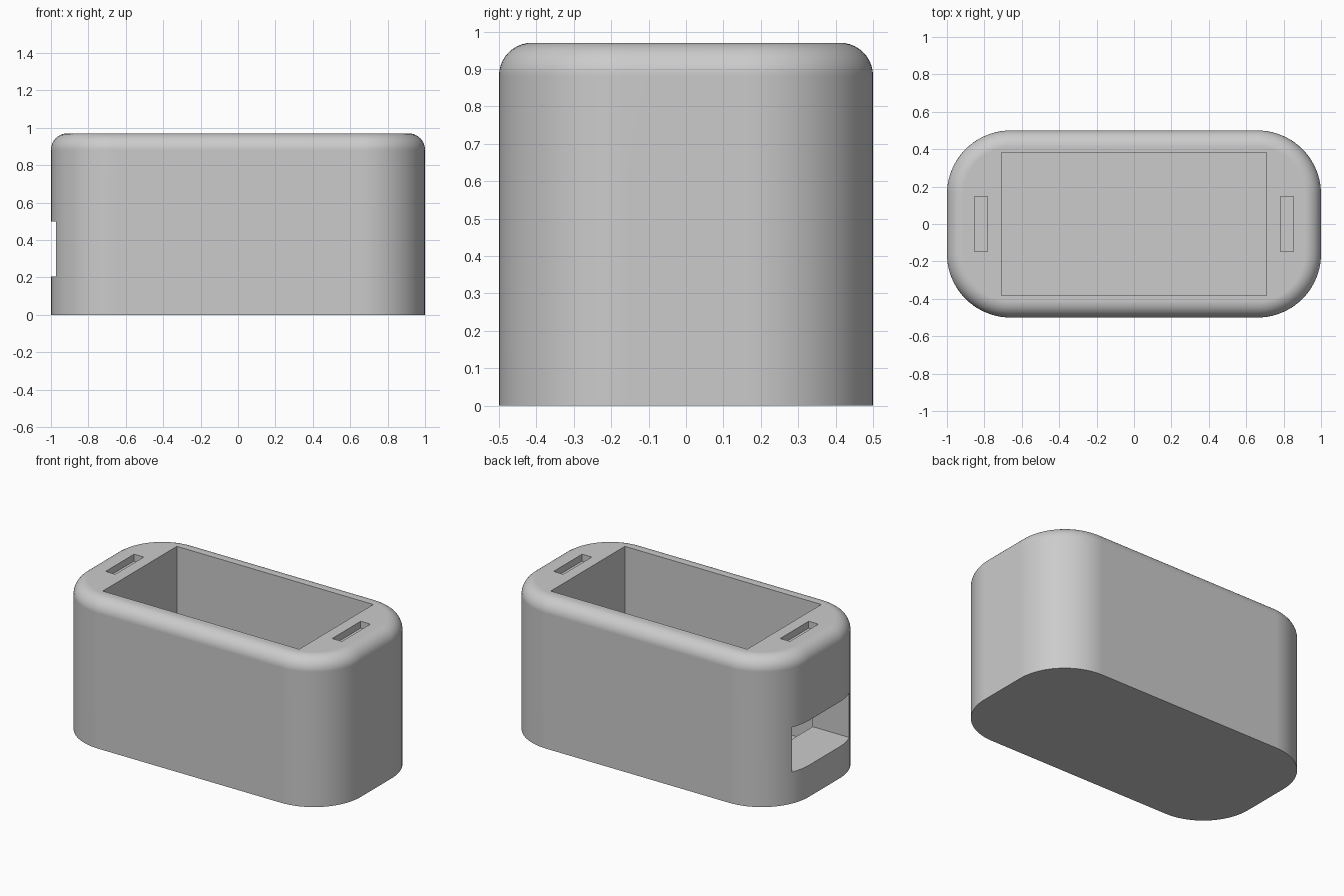
import bpy, bmesh
from math import sin, cos, pi

if "Cube" in bpy.data.objects:
    bpy.data.objects.remove(bpy.data.objects["Cube"], do_unlink=True)

HALF_X, HALF_Y, HEIGHT = 1.0, 0.5, 0.97
CORNER, FILLET = 0.34, 0.088
CORNER_STEPS, FILLET_STEPS = 20, 10

grey = bpy.data.materials.new("light_grey")
grey.use_nodes = True
colour = (0.6, 0.6, 0.6, 1)
grey.diffuse_color = colour
grey.node_tree.nodes["Principled BSDF"].inputs["Base Color"].default_value = colour


def new_object(name, bm):
    mesh = bpy.data.meshes.new(name)
    bm.to_mesh(mesh)
    bm.free()
    mesh.materials.append(grey)
    obj = bpy.data.objects.new(name, mesh)
    bpy.context.collection.objects.link(obj)
    return obj


def outline(bm, inset, z):
    """Ring of vertices round the rounded rectangle, moved in by inset."""
    ring = []
    corners = [(1, 1), (-1, 1), (-1, -1), (1, -1)]
    for i, (sx, sy) in enumerate(corners):
        for k in range(CORNER_STEPS + 1):
            a = (i + k / CORNER_STEPS) * pi / 2
            r = CORNER - inset
            ring.append(bm.verts.new((sx * (HALF_X - CORNER) + r * cos(a),
                                      sy * (HALF_Y - CORNER) + r * sin(a), z)))
    return ring


def box_cutter(name, low, high):
    bm = bmesh.new()
    bmesh.ops.create_cube(bm, size=1)
    for v in bm.verts:
        v.co = [lo if c < 0 else hi for c, lo, hi in zip(v.co, low, high)]
    obj = new_object(name, bm)
    obj.hide_render = True
    return obj


# Solid body: straight sides, rounded upper rim
bm = bmesh.new()
rings = [outline(bm, 0, 0)]
for k in range(FILLET_STEPS + 1):
    a = k / FILLET_STEPS * pi / 2
    rings.append(outline(bm, FILLET * (1 - cos(a)), HEIGHT - FILLET * (1 - sin(a))))
for lower, upper in zip(rings, rings[1:]):
    n = len(lower)
    for i in range(n):
        j = (i + 1) % n
        bm.faces.new((lower[i], lower[j], upper[j], upper[i]))
bm.faces.new(rings[0][::-1])
bm.faces.new(rings[-1])
body = new_object("case_body", bm)

# Main pocket, side opening into it, and a shallow slot at each end
cutters = [
    box_cutter("pocket_cutter", (-0.709, -0.382, 0.06), (0.709, 0.382, 1.2)),
    box_cutter("side_opening_cutter", (-1.2, -0.294, 0.206), (-0.6, 0.294, 0.498)),
]
for side, x in (("right", -0.818), ("left", 0.818)):
    cutters.append(box_cutter(side + "_slot_cutter",
                              (x - 0.035, -0.147, HEIGHT - 0.045),
                              (x + 0.035, 0.147, 1.2)))

bpy.ops.object.select_all(action="DESELECT")
body.select_set(True)
bpy.context.view_layer.objects.active = body
for cutter in cutters:
    mod = body.modifiers.new("cut", "BOOLEAN")
    mod.operation = "DIFFERENCE"
    mod.solver = "EXACT"
    mod.object = cutter
    bpy.ops.object.modifier_apply(modifier=mod.name)
    bpy.data.objects.remove(cutter, do_unlink=True)

# Smooth curved surfaces, crisp cut edges
bpy.ops.object.shade_smooth_by_angle(angle=pi / 6)
weighted = body.modifiers.new("flat_faces", "WEIGHTED_NORMAL")
weighted.keep_sharp = True
